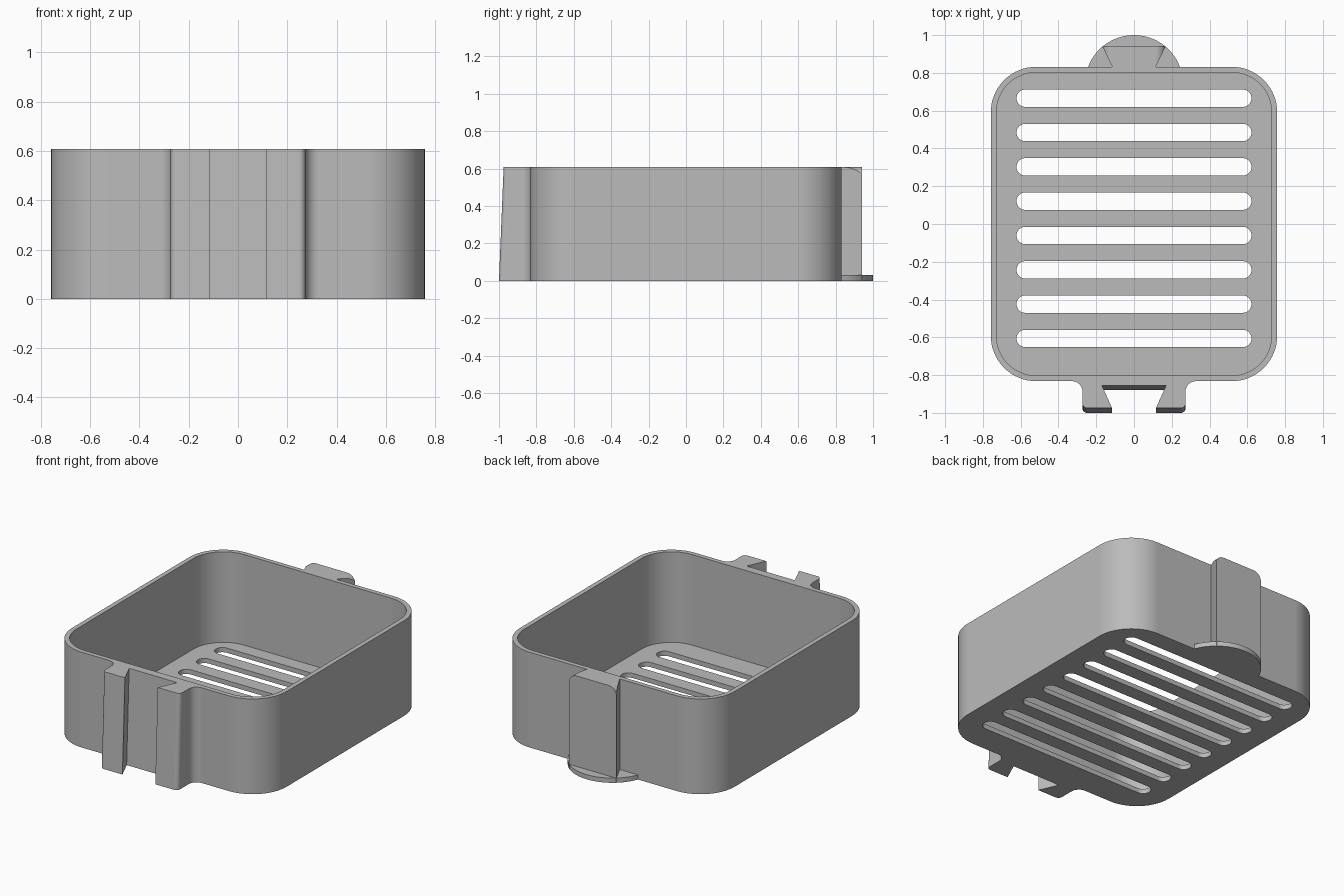
import bpy, bmesh
from math import cos, sin, radians, pi

if "Cube" in bpy.data.objects:
    bpy.data.objects.remove(bpy.data.objects["Cube"], do_unlink=True)

HEIGHT, FLOOR, WALL = 0.608, 0.03, 0.03
HALF_X, HALF_Y, CORNER = 0.758, 0.832, 0.24

grey = bpy.data.materials.new("light grey plastic")
grey.use_nodes = True
colour = (0.5, 0.5, 0.5, 1)
grey.diffuse_color = colour
grey.node_tree.nodes["Principled BSDF"].inputs["Base Color"].default_value = colour


def arc(cx, cy, r, start, end, steps=12):
    angles = [radians(start + (end - start) * i / steps) for i in range(steps + 1)]
    return [(cx + r * cos(a), cy + r * sin(a)) for a in angles]


def rounded_rect(hx, hy, r, cy=0, steps=16):
    pts = []
    for i, (sx, sy) in enumerate([(1, 1), (-1, 1), (-1, -1), (1, -1)]):
        pts += arc(sx * (hx - r), cy + sy * (hy - r), r, i * 90, i * 90 + 90, steps)
    return pts


def mirrored(half):
    return half + [(-x, y) for x, y in reversed(half)]


def prism(name, bottom, z0, z1, top=None):
    """Solid between a bottom outline and a top outline."""
    bm = bmesh.new()
    low = [bm.verts.new((x, y, z0)) for x, y in bottom]
    high = [bm.verts.new((x, y, z1)) for x, y in (top or bottom)]
    bm.faces.new(low)
    bm.faces.new(high)
    for i in range(len(low)):
        j = (i + 1) % len(low)
        bm.faces.new((low[i], low[j], high[j], high[i]))
    bmesh.ops.remove_doubles(bm, verts=bm.verts, dist=0.0001)
    bmesh.ops.recalc_face_normals(bm, faces=bm.faces)
    mesh = bpy.data.meshes.new(name)
    bm.to_mesh(mesh)
    bm.free()
    mesh.materials.append(grey)
    ob = bpy.data.objects.new(name, mesh)
    bpy.context.collection.objects.link(ob)
    return ob


def combine(target, tool, operation):
    bpy.context.view_layer.objects.active = target
    mod = target.modifiers.new(operation.lower(), "BOOLEAN")
    mod.operation, mod.object, mod.solver = operation, tool, "EXACT"
    bpy.ops.object.modifier_apply(modifier=mod.name)
    bpy.data.objects.remove(tool, do_unlink=True)


# Tray shell
tray = prism("tray", rounded_rect(HALF_X, HALF_Y, CORNER), 0, HEIGHT)


# Front socket: leaning rails with a dovetail groove, filleted into the wall
def socket_outline(lean):
    half = [(0.328, -HALF_Y + 0.015)]
    half += arc(0.328, -HALF_Y - 0.055, 0.055, 90, 180, 8)
    half += [(x, y + lean) for x, y in arc(0.248, -0.975, 0.025, 0, -90, 6)]
    half += [(0.116, -1 + lean), (0.17, -0.88 + lean)]
    return mirrored(half)


combine(tray, prism("socket", socket_outline(0), 0, HEIGHT, socket_outline(0.025)), "UNION")

# Back tongue: dovetail whose upper corners are rounded off
tongue = prism("tongue", mirrored([(0.108, HALF_Y - 0.015), (0.115, HALF_Y), (0.168, 0.942)]),
               0, HEIGHT)
rounding = prism("rounding", rounded_rect(0.168, HEIGHT, 0.055), -0.5, 1.5)
rounding.data.transform(((1, 0, 0, 0), (0, 0, 1, 0), (0, 1, 0, 0), (0, 0, 0, 1)))
rounding.data.flip_normals()
combine(tongue, rounding, "INTERSECT")
combine(tray, tongue, "UNION")

# Stop lip under the tongue
lip = [(0.24, HALF_Y - 0.015)] + arc(0, 0.74, 0.26, 20.5, 159.5, 28) + [(-0.24, HALF_Y - 0.015)]
combine(tray, prism("lip", lip, 0, FLOOR), "UNION")

# Hollow inside
cavity = rounded_rect(HALF_X - WALL, HALF_Y - WALL, CORNER - WALL)
combine(tray, prism("cavity", cavity, FLOOR, HEIGHT + 0.2), "DIFFERENCE")

# Drain slots
for i in range(8):
    slot = rounded_rect(0.622, 0.046, 0.0459, 0.666 - 0.1817 * i, 8)
    combine(tray, prism("slot", slot, -0.1, FLOOR + 0.1), "DIFFERENCE")

# Smooth curves, crisp edges
bpy.ops.object.select_all(action="DESELECT")
tray.select_set(True)
bpy.context.view_layer.objects.active = tray
bpy.ops.object.shade_smooth_by_angle(angle=radians(30))
weighted = tray.modifiers.new("weighted normals", "WEIGHTED_NORMAL")
weighted.keep_sharp = True
